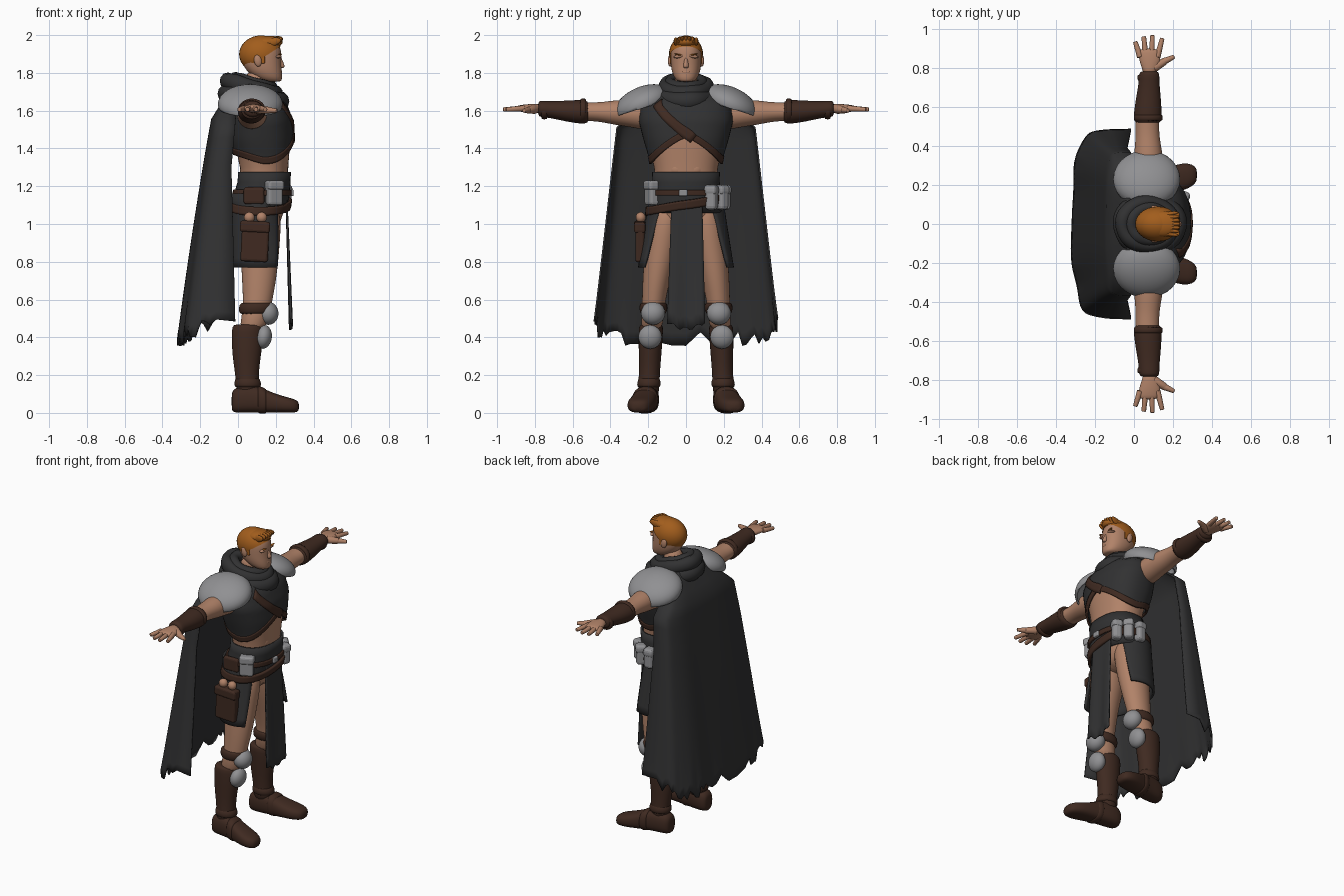
import bpy, bmesh, math, random
from math import sin, cos, pi, radians
from mathutils import Vector, Matrix, Euler

random.seed(4)
if "Cube" in bpy.data.objects:
    bpy.data.objects.remove(bpy.data.objects["Cube"])


def material(name, *rgb):
    m = bpy.data.materials.new(name)
    m.use_nodes = True
    m.diffuse_color = (*rgb, 1)
    m.node_tree.nodes["Principled BSDF"].inputs["Base Color"].default_value = (*rgb, 1)
    return m


skin = material("skin", .44, .225, .14)
leather = material("brown leather", .05, .023, .015)
cloth = material("charcoal cloth", .031, .031, .032)
metal = material("grey metal", .28, .28, .29)
ginger = material("ginger hair", .36, .11, .012)


def finish(bm, name, mat, smooth=True, sub=0, thick=0, bevel=0):
    bmesh.ops.recalc_face_normals(bm, faces=bm.faces)
    me = bpy.data.meshes.new(name)
    bm.to_mesh(me)
    bm.free()
    me.materials.append(mat)
    me.polygons.foreach_set("use_smooth", [smooth] * len(me.polygons))
    ob = bpy.data.objects.new(name, me)
    bpy.context.collection.objects.link(ob)
    if sub:
        ob.modifiers.new("round", 'SUBSURF').levels = sub
        ob.modifiers["round"].render_levels = sub
    if thick:
        mod = ob.modifiers.new("thickness", 'SOLIDIFY')
        mod.thickness, mod.offset = thick, 0
    if bevel:
        mod = ob.modifiers.new("soft edges", 'BEVEL')
        mod.width, mod.segments = bevel, 3
    return ob


def spow(v, p):
    return math.copysign(abs(v) ** p, v)


def tube(name, mat, axis, rings, n=16, p=1):
    """Loft of rings: position on axis, two centre values, two radii."""
    bm = bmesh.new()
    loops = []
    for t, c, d, r, q in rings:
        loop = []
        for i in range(n):
            a = 2 * pi * i / n
            co = [c + r * spow(cos(a), p), d + q * spow(sin(a), p)]
            co.insert("xyz".index(axis), t)
            loop.append(bm.verts.new(co))
        loops.append(loop)
    for A, B in zip(loops, loops[1:]):
        for i in range(n):
            bm.faces.new((A[i], A[i - 1], B[i - 1], B[i]))
    bm.faces.new(loops[0])
    bm.faces.new(loops[-1])
    return finish(bm, name, mat, sub=1)


def patch(name, mat, f, nu, nv, thick=.012):
    bm = bmesh.new()
    g = [[bm.verts.new(f(i / nu, j / nv)) for j in range(nv + 1)] for i in range(nu + 1)]
    for i in range(nu):
        for j in range(nv):
            bm.faces.new((g[i][j], g[i + 1][j], g[i + 1][j + 1], g[i][j + 1]))
    bmesh.ops.remove_doubles(bm, verts=bm.verts, dist=.0005)
    return finish(bm, name, mat, thick=thick)


def ball(name, mat, loc, size, rot=(0, 0, 0), cut=None, thick=0):
    bm = bmesh.new()
    bmesh.ops.create_uvsphere(bm, u_segments=28, v_segments=18, radius=1)
    M = Matrix.LocRotScale(Vector(loc), Euler([radians(r) for r in rot]), Vector(size))
    bm.transform(M)
    if cut:
        bmesh.ops.bisect_plane(bm, geom=bm.verts[:] + bm.edges[:] + bm.faces[:],
                               plane_co=cut[0], plane_no=cut[1], clear_inner=True)
    return finish(bm, name, mat, thick=thick)


def box(name, mat, loc, size, rot=(0, 0, 0), bevel=.014):
    bm = bmesh.new()
    bmesh.ops.create_cube(bm, size=1)
    bm.transform(Matrix.LocRotScale(Vector(loc), Euler([radians(r) for r in rot]), Vector(size)))
    return finish(bm, name, mat, smooth=False, bevel=bevel)


def rod(name, mat, a, b, r, q):
    a, b = Vector(a), Vector(b)
    bm = bmesh.new()
    bmesh.ops.create_cone(bm, cap_ends=True, segments=10, radius1=r, radius2=q, depth=(b - a).length)
    bm.transform(Matrix.Translation((a + b) / 2) @ (b - a).to_track_quat('Z', 'Y').to_matrix().to_4x4())
    return finish(bm, name, mat, bevel=q * .5)


# Trunk outline: height, back, front, half width
TRUNK = [(.95, -.01, .21, .16), (1.05, -.03, .24, .185), (1.15, -.01, .26, .175), (1.25, .02, .265, .16),
         (1.35, 0, .27, .18), (1.45, -.03, .28, .21), (1.55, -.035, .275, .235), (1.63, -.03, .245, .225),
         (1.7, .01, .18, .13)]


def trunk(z, a, off=0):
    k = max(i for i in range(len(TRUNK) - 1) if i == 0 or TRUNK[i][0] <= z)
    A, B = TRUNK[k], TRUNK[k + 1]
    t = min(1, max(0, (z - A[0]) / (B[0] - A[0])))
    b, f, w = (A[i] + (B[i] - A[i]) * t for i in (1, 2, 3))
    return ((b + f) / 2 + ((f - b) / 2 + off) * spow(cos(a), .85), (w + off) * spow(sin(a), .85), z)


def hem(a):
    return 1.33 + (.14 * (1 - abs(sin(a))) if cos(a) > 0 else -.05 * cos(a))


def band(name, mat, low, high, off, thick=.012):
    return patch(name, mat, lambda u, v: trunk(low(2 * pi * u) * (1 - v) + high(2 * pi * u) * v, 2 * pi * u, off),
                 48, 4, thick)


# Torso and clothing wrapped round it
tube("torso", skin, "z", [(z, (b + f) / 2, 0, (f - b) / 2, w) for z, b, f, w in TRUNK], 24, .9)
for s in (-1, 1):
    for z in (1.29, 1.37):
        ball("abdomen_muscle", skin, (.228, s * .045, z), (.035, .05, .05))
patch("tunic", cloth, lambda u, v: trunk(hem(2 * pi * u) * (1 - v) + 1.7 * v, 2 * pi * u, .01), 48, 14)
band("tunic_hem", leather, lambda a: hem(a) - .012, lambda a: hem(a) + .025, .015)
patch("chest_strap", leather, lambda u, v: trunk(1.45 + .19 * u + .02 * (2 * v - 1), .13 - .8 * u + .12 * (v - .5), .016),
      12, 3)
band("waist_sash", cloth, lambda a: 1.06, lambda a: 1.275, .008)
band("upper_belt", leather, lambda a: 1.15, lambda a: 1.18, .018)
band("slung_belt", leather, lambda a: 1.08 + .035 * sin(a), lambda a: 1.125 + .035 * sin(a), .024, .016)
box("belt_buckle", metal, (.285, -.015, 1.165), (.02, .045, .035), bevel=.006)


# Skirt panels, loincloth
for s in (-1, 1):
    def panel(u, v):
        start = .55 + .45 * v
        a = start + (pi - start) * u
        return (.09 + .03 * v + (.13 + .03 * v) * cos(a), s * (.185 + .062 * v) * spow(sin(a), .7), 1.16 - .39 * v)
    patch("skirt_panel", cloth, panel, 16, 8, .014)
patch("loincloth", cloth, lambda u, v: (.255 + .025 * v + .006 * sin(u * 9) * v, -.075 + .16 * u + .04 * v * (u - .6),
      1.18 - v * (.7 + .035 * sin(u * pi) + .01 * cos(u * 20))), 12, 12, .01)

# Pouches and hip bag
box("right_pouch", metal, (.19, -.178, 1.155), (.085, .06, .11), (0, 0, 25))
box("right_pouch_flap", metal, (.193, -.18, 1.205), (.092, .067, .05), (0, 0, 25))
for x, y, r in ((.25, .135, -20), (.2, .19, -50), (.125, .205, -85)):
    box("left_pouch", metal, (x, y, 1.13), (.06, .062, .11), (0, 0, r), .02)
    box("left_pouch_flap", metal, (x, y, 1.18), (.068, .07, .055), (0, 0, r), .02)
box("hip_buckle_strap", leather, (.085, -.19, 1.15), (.11, .03, .09))
box("hip_bag", leather, (.09, -.243, .905), (.145, .05, .21), (0, 3, 0))
box("hip_bag_flap", leather, (.09, -.245, .985), (.16, .06, .06), (0, 3, 0))
for x in (.06, .125):
    ball("hip_vial", skin, (x, -.24, 1.035), (.028, .026, .028))

# Head
tube("neck", skin, "z", [(1.62, .07, 0, .07, .07), (1.72, .09, 0, .062, .062), (1.82, .1, 0, .06, .06)])
tube("head", skin, "z", [(1.752, .185, 0, .04, .034), (1.762, .172, 0, .062, .056), (1.8, .143, 0, .092, .075),
     (1.84, .128, 0, .102, .081), (1.88, .123, 0, .108, .083), (1.92, .125, 0, .105, .083),
     (1.96, .125, 0, .09, .072), (1.985, .125, 0, .05, .04)], 20, .9)
ball("hair", ginger, (.122, 0, 1.898), (.116, .09, .1), (0, 0, 0), ((.03, 0, 1.815), (-.54, 0, .84)))
ball("hair_crown", ginger, (.15, 0, 1.96), (.087, .066, .036), (0, -4, 0))
for i in range(7):
    y = (i - 3) * .017
    ball("hair_tuft", ginger, (.19 - 4 * y * y, y, 1.97 - 3 * y * y), (.05, .012, .022), (0, -15, 200 * y))
tube("nose", skin, "z", [(1.825, .228, 0, .015, .014), (1.835, .233, 0, .018, .018), (1.86, .226, 0, .013, .011),
     (1.89, .215, 0, .013, .009)], 8)
ball("lips", skin, (.222, 0, 1.803), (.012, .028, .008))
for s in (-1, 1):
    ball("brow_ridge", skin, (.212, s * .034, 1.888), (.018, .032, .01), (s * -8, 0, 0))
    ball("eyebrow", ginger, (.221, s * .036, 1.896), (.01, .026, .004), (s * 10, 0, s * -15))
    ball("ear", skin, (.105, s * .084, 1.865), (.02, .012, .032), (0, -10, 0))
    box("sideburn", ginger, (.13, s * .078, 1.88), (.026, .014, .06), bevel=.004)


# Hood folded round the neck
def fold(cx, z, R, r, h, tilt):
    def f(u, v):
        a, b = 2 * pi * u, 2 * pi * v
        w = 1 + .05 * sin(5 * a) + .04 * cos(3 * a)
        d = R + r * w * cos(b)
        return (cx + d * cos(a), .88 * d * sin(a), z + h * w * sin(b) - tilt * cos(a))
    return f


patch("hood_inner_fold", cloth, fold(.08, 1.745, .095, .035, .035, .025), 40, 12, 0)
patch("hood_upper_fold", cloth, fold(.07, 1.722, .128, .04, .045, .035), 40, 12, 0)
patch("hood_lower_fold", cloth, fold(.08, 1.67, .142, .048, .05, .02), 40, 12, 0)


# Cape: cross-section widens downward, ends in a torn hem
torn = [random.uniform(-.045, .045) for _ in range(49)]


def cape(u, v):
    a = (u - .5) * pi * 1.03
    z = 1.72 - v * (1.31 + torn[round(u * 48)] * v ** 8 - .05 * abs(sin(a)) ** 6 + .02 * cos(a))
    width = .12 + .22 * min(1, v * 6) + .145 * v
    front = -.02 - .04 * min(1, v * 3) - .015 * v
    back = -.03 - .07 * min(1, v * 8) - .215 * v ** .85
    ripple = .006 * v * sin(u * 25)
    return (front + (back - front) * spow(cos(a), .45) + ripple, width * spow(sin(a), .7) + ripple, z)


patch("cape", cloth, cape, 48, 24, .01)

for s in (-1, 1):
    # Arm, bracer and hand
    def arm(name, mat, rings):
        return tube(name, mat, "y", [(s * y, x, z, r, q) for y, x, z, r, q in rings])
    arm("upper_arm", skin, [(.16, .07, 1.58, .07, .07), (.22, .075, 1.58, .085, .085), (.3, .075, 1.585, .075, .072),
        (.37, .073, 1.59, .074, .068), (.44, .07, 1.592, .062, .054), (.5, .068, 1.595, .062, .05),
        (.56, .068, 1.595, .06, .052), (.8, .075, 1.61, .036, .03)])
    arm("bracer", leather, [(.515, .07, 1.593, .055, .05), (.525, .07, 1.593, .072, .062), (.56, .07, 1.594, .074, .065),
        (.64, .074, 1.598, .066, .056), (.72, .077, 1.606, .054, .044), (.77, .078, 1.61, .054, .046),
        (.785, .078, 1.61, .045, .036)])
    for y, r in ((.545, .076), (.75, .057)):
        arm("bracer_strap", leather, [(y - .018, .073, 1.6, r - .004, r - .014), (y - .01, .073, 1.6, r, r - .01),
            (y + .01, .073, 1.6, r, r - .01), (y + .018, .073, 1.6, r - .004, r - .014)])
    arm("palm", skin, [(.765, .078, 1.61, .03, .025), (.8, .082, 1.612, .042, .024), (.84, .082, 1.612, .057, .023),
        (.88, .077, 1.612, .056, .018), (.9, .076, 1.612, .046, .012)])
    for x, tx, ty in ((.032, .006, .935), (.06, .05, .962), (.09, .095, .968), (.12, .145, .953)):
        rod("finger", skin, (x, s * .855, 1.612), (tx, s * ty, 1.606), .017, .012)
    rod("thumb", skin, (.1, s * .8, 1.608), (.16, s * .836, 1.602), .026, .019)
    rod("thumb_tip", skin, (.15, s * .832, 1.603), (.207, s * .858, 1.6), .019, .011)

    # Shoulder plate
    ball("shoulder_plate", metal, (.065, s * .23, 1.635), (.166, .152, .085), (s * -24, 0, 0),
         ((.065, s * .23, 1.615), (0, s * .3, .95)), .012)

    # Leg
    def leg(name, mat, rings):
        return tube(name, mat, "z", [(z, x, s * y, r, q) for z, x, y, r, q in rings])
    leg("thigh", skin, [(1.12, .1, .09, .1, .08), (1.06, .105, .1, .12, .095), (.98, .11, .115, .12, .097),
        (.88, .112, .127, .11, .092), (.78, .115, .145, .098, .082), (.68, .11, .16, .09, .072),
        (.6, .105, .17, .079, .064), (.52, .095, .175, .075, .06), (.42, .07, .185, .07, .058)])
    leg("boot_shaft", leather, [(.47, .055, .185, .07, .055), (.46, .05, .185, .085, .066), (.4, .05, .187, .084, .065),
        (.32, .046, .19, .08, .062), (.22, .046, .193, .064, .056), (.14, .052, .197, .062, .058), (.08, .05, .2, .06, .055)])
    leg("boot_cuff", leather, [(.19, .05, .195, .055, .048), (.18, .05, .195, .068, .06), (.145, .052, .197, .075, .066),
        (.13, .052, .197, .065, .055)])
    leg("knee_strap", leather, [(.585, .1, .172, .075, .062), (.58, .098, .172, .094, .077), (.53, .093, .173, .092, .075),
        (.52, .092, .175, .075, .06)])
    ball("knee_plate", metal, (.158, s * .174, .528), (.056, .064, .062), (0, -10, 0))
    ball("shin_plate", metal, (.135, s * .19, .402), (.044, .062, .063), (0, 8, 0))
    tube("boot_foot", leather, "x", [(x, s * y, z, r, q) for x, y, z, r, q in (
        (-.035, .197, .06, .035, .05), (-.02, .198, .066, .055, .066), (.05, .203, .075, .064, .075),
        (.12, .213, .069, .062, .069), (.18, .226, .054, .068, .054), (.25, .242, .043, .073, .043),
        (.3, .25, .037, .058, .037), (.325, .252, .033, .032, .024))], p=.75)
    tube("boot_strap", leather, "x", [(.1, s * .212, .07, .06, .068), (.11, s * .213, .07, .068, .075),
         (.145, s * .22, .063, .07, .069), (.155, s * .222, .06, .062, .06)], p=.8)
